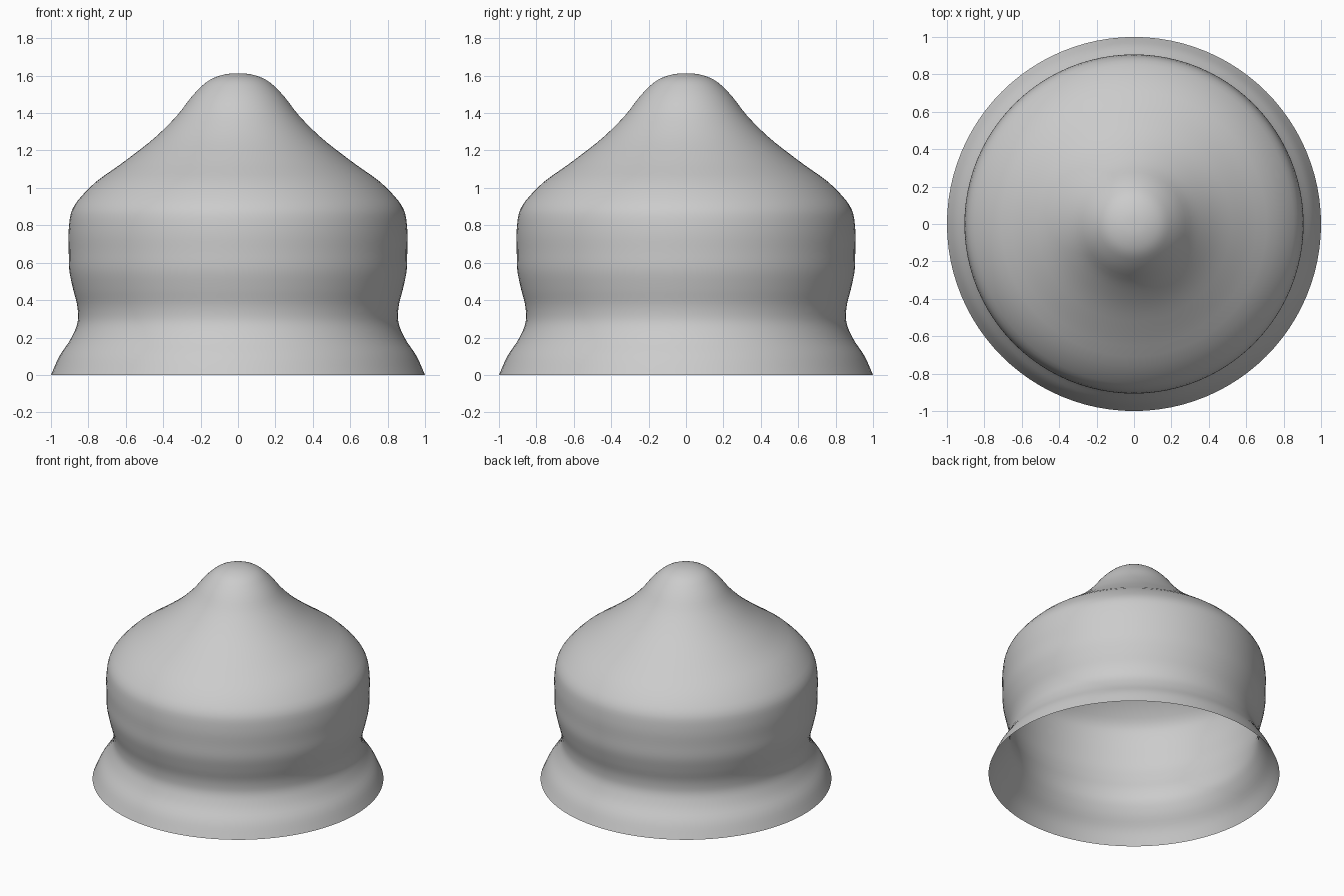
import bpy, bmesh, math
from mathutils import Vector

if "Cube" in bpy.data.objects:
    bpy.data.objects.remove(bpy.data.objects["Cube"])

# Outer profile (radius, height), from open rim to tip
PROFILE = [(1.0, 0), (0.955, 0.1), (0.89, 0.2), (0.857, 0.285), (0.858, 0.36),
           (0.882, 0.46), (0.902, 0.56), (0.905, 0.66), (0.905, 0.78),
           (0.888, 0.88), (0.81, 0.985), (0.60, 1.147), (0.44, 1.273),
           (0.325, 1.388), (0.225, 1.513), (0.15, 1.578), (0.07, 1.607), (0, 1.613)]
STEPS = 4
SIDES = 96


def smooth_profile(points):
    """Chord-length spline through the profile points."""
    pts = [Vector(p) for p in points]
    pts = [2 * pts[0] - pts[1]] + pts + [Vector((-pts[-2].x, pts[-2].y))]
    out = []
    for i in range(1, len(pts) - 2):
        p0, p1, p2, p3 = pts[i - 1:i + 3]
        d0, d1, d2 = (p1 - p0).length, (p2 - p1).length, (p3 - p2).length
        a, b, c = (p1 - p0) / d0, (p2 - p1) / d1, (p3 - p2) / d2
        m1 = (a * d1 + b * d0) / (d0 + d1) * d1
        m2 = (b * d2 + c * d1) / (d1 + d2) * d1
        for k in range(STEPS):
            t = k / STEPS
            out.append((2*t**3 - 3*t**2 + 1) * p1 + (t**3 - 2*t**2 + t) * m1
                       + (3*t**2 - 2*t**3) * p2 + (t**3 - t**2) * m2)
    out.append(pts[-2])
    return out


# Revolve the profile into a thin dome shell, open below
bm = bmesh.new()
verts = [bm.verts.new((p.x, 0, p.y)) for p in smooth_profile(PROFILE)]
edges = [bm.edges.new(pair) for pair in zip(verts, verts[1:])]
bmesh.ops.spin(bm, geom=verts + edges, cent=(0, 0, 0), axis=(0, 0, 1),
               angle=math.tau, steps=SIDES, use_duplicate=False)
bmesh.ops.remove_doubles(bm, verts=bm.verts, dist=0.0005)
bmesh.ops.recalc_face_normals(bm, faces=bm.faces)
# Keep the open shell facing outwards
bm.normal_update()
if sum(f.normal.dot(f.calc_center_median() - Vector((0, 0, 0.5))) for f in bm.faces) < 0:
    bmesh.ops.reverse_faces(bm, faces=bm.faces)
mesh = bpy.data.meshes.new("dome_shell")
bm.to_mesh(mesh)
bm.free()
mesh.shade_smooth()
bpy.context.collection.objects.link(bpy.data.objects.new("dome_shell", mesh))
